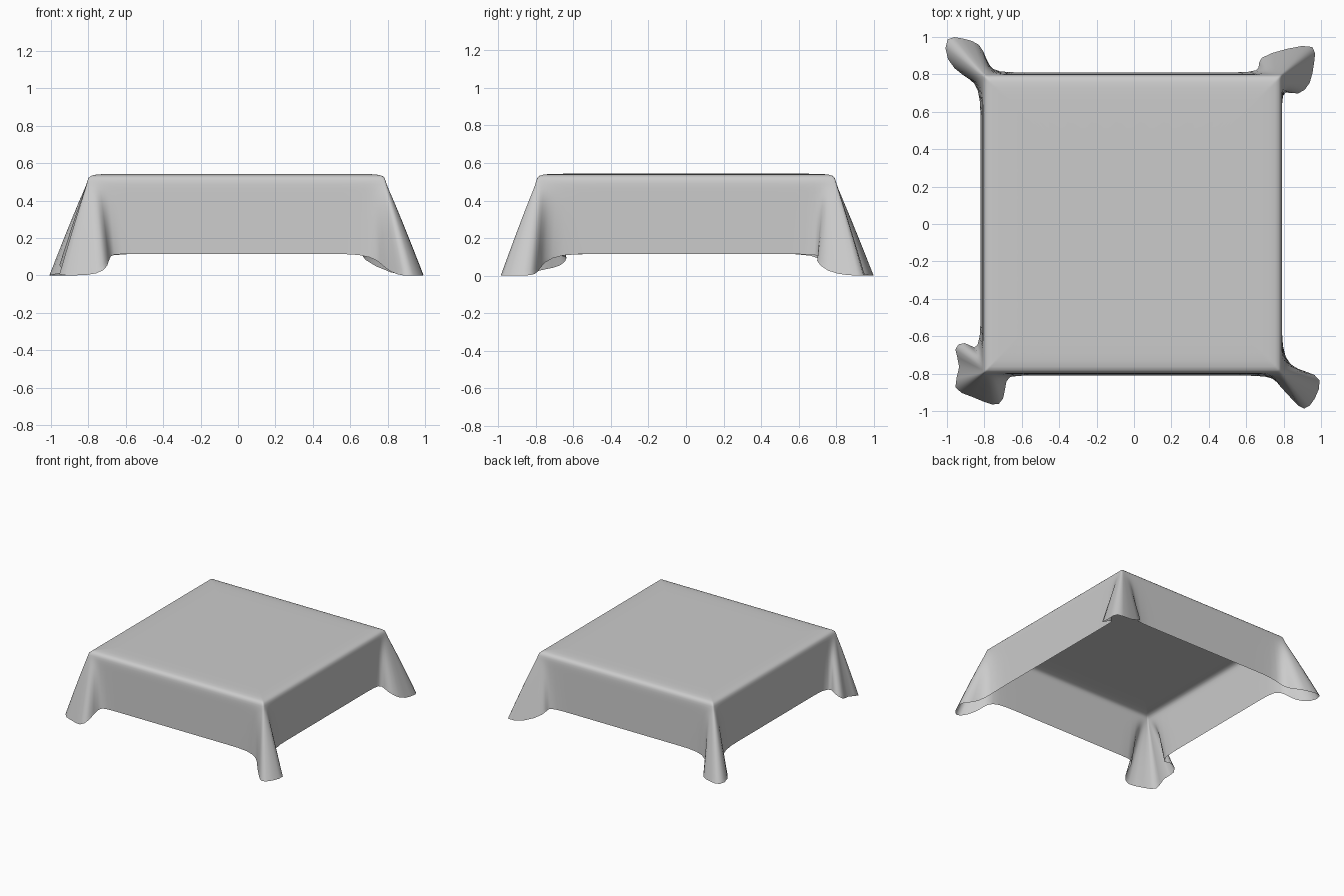
import bpy, bmesh
from mathutils import Vector

if "Cube" in bpy.data.objects:
    bpy.data.objects.remove(bpy.data.objects["Cube"])

# Hem outline of each hanging corner fold (x, y), counter-clockwise
folds = [
    # front right
    [(.66, -.81), (.75, -.82), (.78, -.87), (.85, -.94), (.91, -1.01), (.97, -.94),
     (1.015, -.82), (.92, -.79), (.83, -.76), (.79, -.67)],
    # back right
    [(.79, .66), (.80, .72), (.88, .68), (.95, .75), (.96, .86), (.985, .97),
     (.82, .94), (.65, .89), (.68, .83), (.63, .81)],
    # back left
    [(-.68, .81), (-.76, .82), (-.79, .88), (-.82, .97), (-.91, .99), (-1.015, 1.015),
     (-1.01, .87), (-.91, .79), (-.85, .76), (-.82, .68)],
    # front left
    [(-.82, -.62), (-.85, -.68), (-.90, -.62), (-.98, -.66), (-.91, -.76), (-.99, -.89),
     (-.86, -.92), (-.75, -.98), (-.69, -.95), (-.69, -.82), (-.64, -.81)],
]
dirs = [Vector(d) for d in ((1, 0), (0, 1), (-1, 0), (0, -1))]
signs = [(1, -1), (1, 1), (-1, 1), (-1, -1)]
HALF, TOP, SIDE_HEM = .80, .543, .115


def hem_height(p):
    reach = (abs(p.x) + abs(p.y) - 1.5) / .24
    return SIDE_HEM * (1 - min(1, max(0, reach)))


# Matching outlines: square rim at the table edge and flared hem
rim, hem = [], []
for k, fold in enumerate(folds):
    corner = Vector(signs[k]) * HALF + Vector((-.008, 0))
    e_in, e_out = dirs[k], dirs[(k + 1) % 4]
    n = len(fold)
    for i, p in enumerate(fold):
        t = 2 * i / (n - 1) - 1
        t = .35 * t + .65 * t ** 3
        rim.append(corner + (e_in * min(0, t) + e_out * max(0, t)) * .14)
        hem.append(Vector(p))
    # Straight side up to the next corner
    nxt = (k + 1) % 4
    end_rim = Vector(signs[nxt]) * HALF + Vector((-.008, 0)) - e_out * .14
    start_rim, start_hem = rim[-1].copy(), hem[-1].copy()
    for j in range(1, 7):
        rim.append(start_rim.lerp(end_rim, j / 7))
        hem.append(start_hem.lerp(Vector(folds[nxt][0]), j / 7))

bm = bmesh.new()
rings = []
# Flat top and rounded edge
for inset, z in ((.25, TOP), (.10, TOP), (.03, .539), (.006, .525)):
    rings.append([bm.verts.new((p.x * (1 - inset / HALF), p.y * (1 - inset / HALF), z))
                  for p in rim])
# Hanging sides
LEVELS = 8
for level in range(LEVELS + 1):
    s = level / LEVELS
    ring = []
    for a, b in zip(rim, hem):
        p = a.lerp(b, s ** .95)
        ring.append(bm.verts.new((p.x, p.y, .49 + (hem_height(b) - .49) * s)))
    rings.append(ring)

count = len(rim)
bm.faces.new(rings[0])
for upper, lower in zip(rings, rings[1:]):
    for i in range(count):
        j = (i + 1) % count
        bm.faces.new((upper[i], lower[i], lower[j], upper[j]))
bmesh.ops.recalc_face_normals(bm, faces=bm.faces)

mesh = bpy.data.meshes.new("tablecloth")
bm.to_mesh(mesh)
bm.free()
cloth = bpy.data.objects.new("tablecloth", mesh)
bpy.context.collection.objects.link(cloth)
for poly in mesh.polygons:
    poly.use_smooth = True
smooth = cloth.modifiers.new("smooth", "SUBSURF")
smooth.levels = smooth.render_levels = 1
